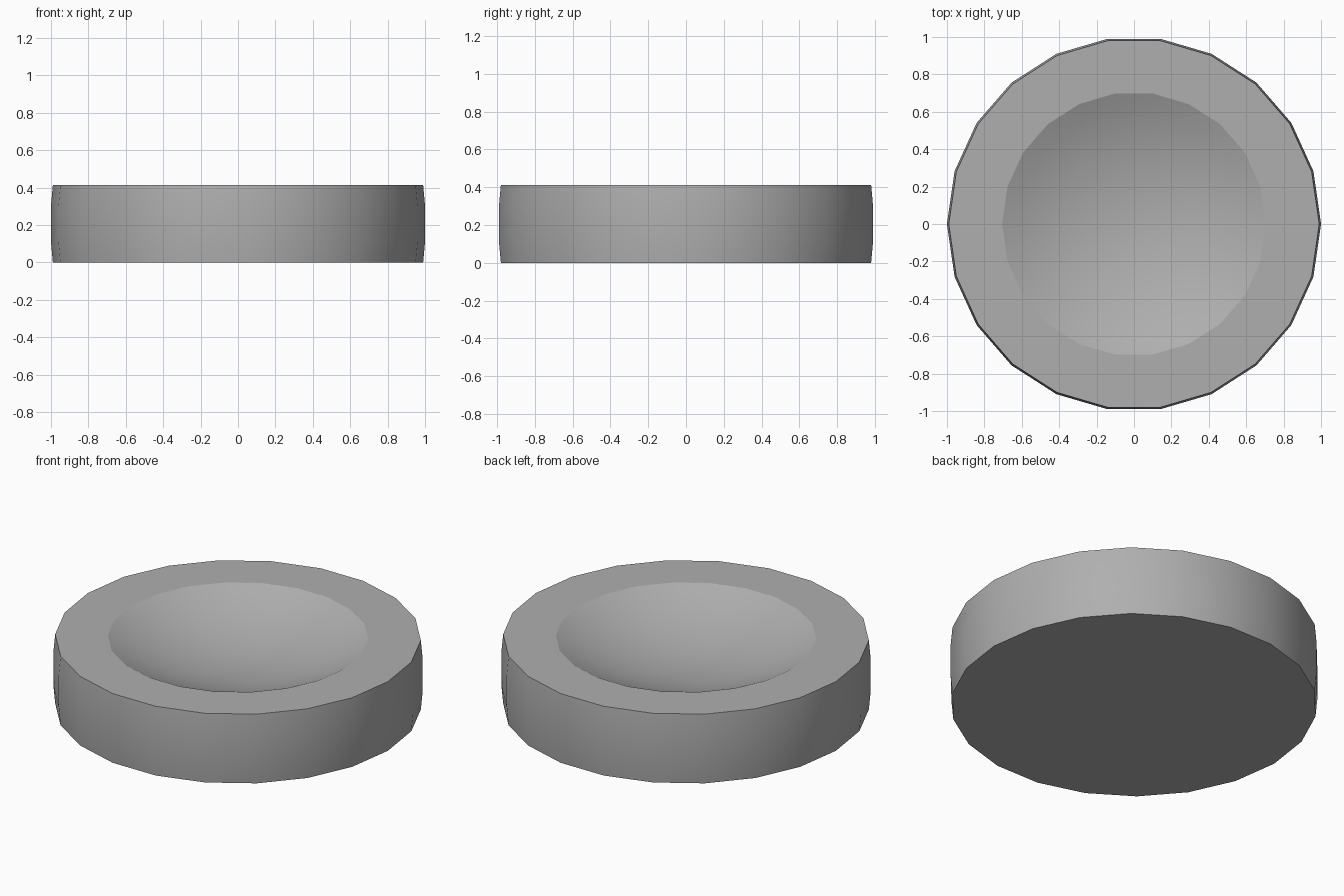
import bpy
import math

if "Cube" in bpy.data.objects:
    bpy.data.objects.remove(bpy.data.objects["Cube"])

SIDES = 22
HEIGHT = 0.413
BOWL_R = 0.705
BOWL_DEPTH = 0.16
RINGS = 8

# Outer profile: slightly barrelled wall, from base edge to top edge
profile = [(0.99, 0.0), (1.0, 0.11), (1.0, HEIGHT - 0.11), (0.99, HEIGHT)]

# Shallow spherical bowl, from its rim down towards the centre
slope = 2 * math.atan(BOWL_DEPTH / BOWL_R)
ball = BOWL_R / math.sin(slope)
for i in range(RINGS):
    a = slope * (1 - i / RINGS)
    profile.append((ball * math.sin(a),
                    HEIGHT - BOWL_DEPTH + ball * (1 - math.cos(a))))

# Spin the profile round the z axis
verts, faces = [], []
for r, z in profile:
    for k in range(SIDES):
        t = 2 * math.pi * k / SIDES
        verts.append((r * math.cos(t), r * math.sin(t), z))
for i in range(len(profile) - 1):
    for k in range(SIDES):
        n = (k + 1) % SIDES
        a, b = i * SIDES, (i + 1) * SIDES
        faces.append((a + k, a + n, b + n, b + k))

# Flat base and bowl centre
faces.append(tuple(reversed(range(SIDES))))
centre = len(verts)
verts.append((0, 0, HEIGHT - BOWL_DEPTH))
last = (len(profile) - 1) * SIDES
for k in range(SIDES):
    faces.append((last + k, last + (k + 1) % SIDES, centre))

mesh = bpy.data.meshes.new("dished_disc")
mesh.from_pydata(verts, [], faces)
mesh.update()
disc = bpy.data.objects.new("dished_disc", mesh)
bpy.context.collection.objects.link(disc)

# Mid grey surface
grey = bpy.data.materials.new("mid_grey")
grey.diffuse_color = (0.43, 0.43, 0.43, 1)
grey.use_nodes = True
grey.node_tree.nodes["Principled BSDF"].inputs["Base Color"].default_value = grey.diffuse_color
mesh.materials.append(grey)

# Smooth wall and bowl, crisp rims
bpy.context.view_layer.objects.active = disc
disc.select_set(True)
bpy.ops.object.shade_smooth_by_angle(angle=math.radians(18))
